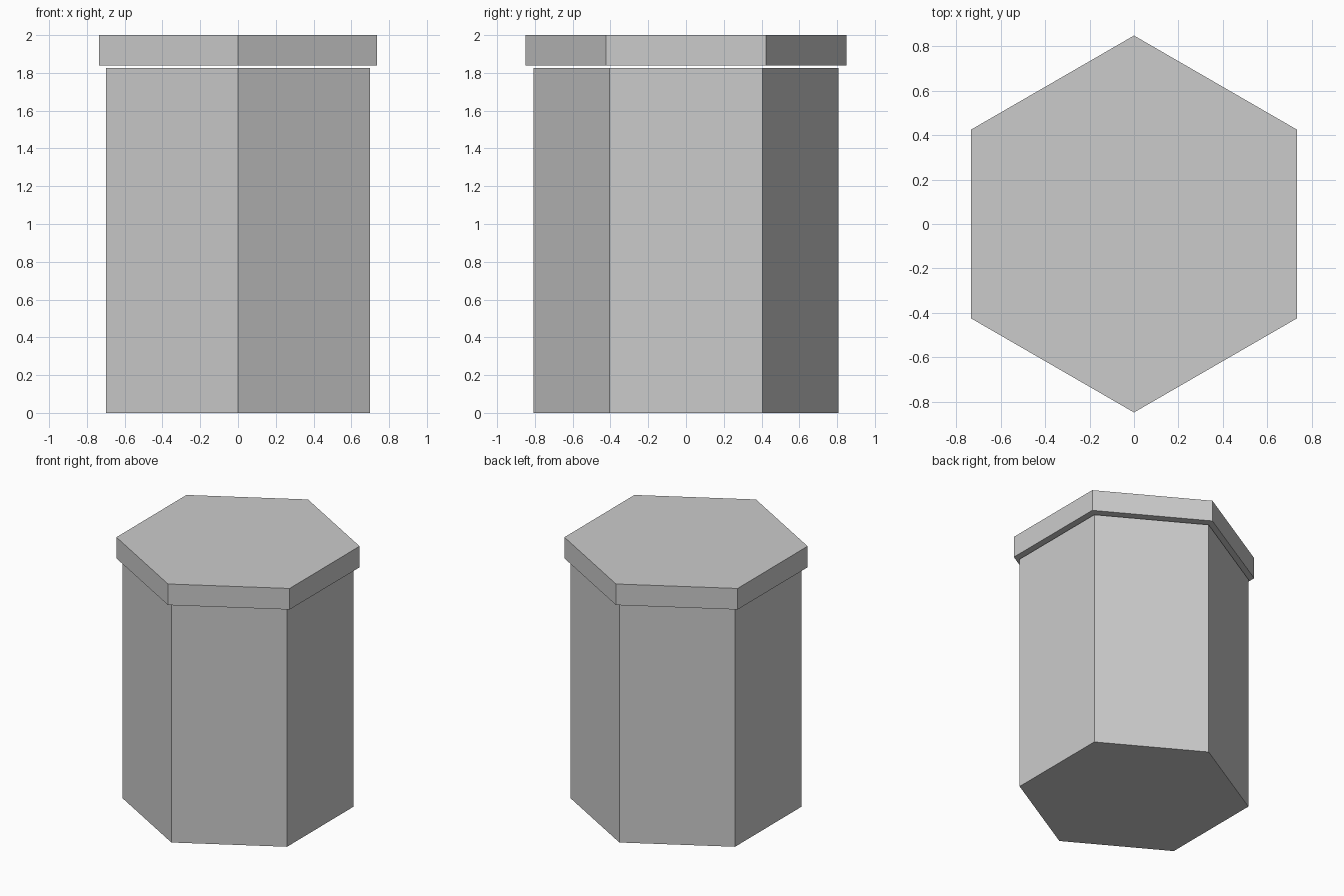
import bpy
import math

if "Cube" in bpy.data.objects:
    bpy.data.objects.remove(bpy.data.objects["Cube"])


def hex_prism(name, radius, z_bottom, z_top):
    """Six-sided prism with a corner pointing to the front."""
    bpy.ops.mesh.primitive_cylinder_add(
        vertices=6, radius=radius, depth=z_top - z_bottom,
        location=(0, 0, (z_bottom + z_top) / 2))
    obj = bpy.context.object
    obj.name = name
    return obj


# Hexagonal container body
hex_prism("box_body", 0.808, 0.0, 1.825)

# Slightly wider lid, floating just above the body
hex_prism("box_lid", 0.849, 1.838, 2.0)
